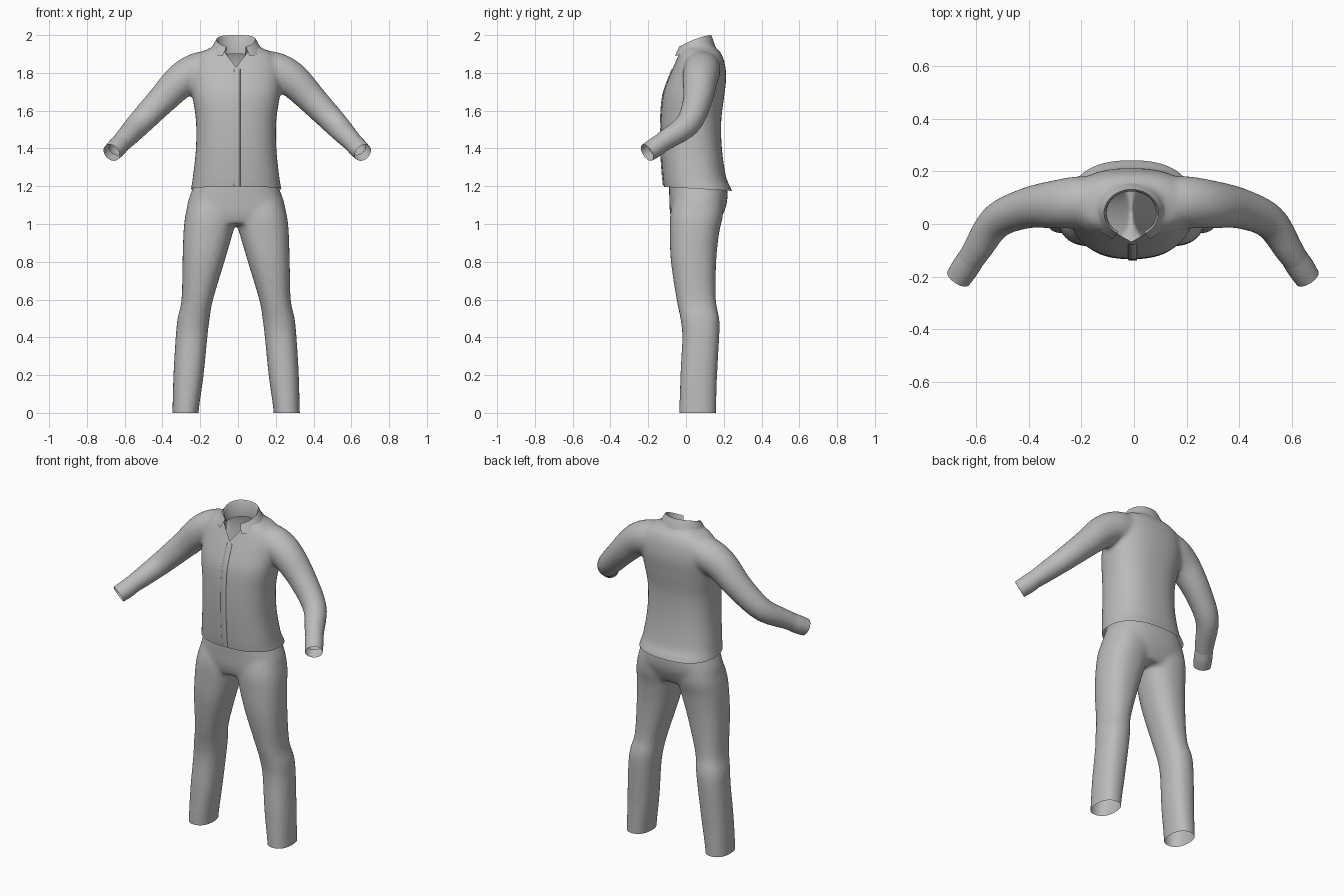
import bpy, bmesh, math
from mathutils import Vector
from mathutils.bvhtree import BVHTree

cube = bpy.data.objects.get("Cube")
if cube:
    bpy.data.objects.remove(cube)

XC = -0.01  # garment centre line

cloth = bpy.data.materials.new("grey_cloth")
cloth.use_nodes = True
GREY = (0.5, 0.5, 0.5, 1)
cloth.diffuse_color = GREY
cloth.node_tree.nodes["Principled BSDF"].inputs["Base Color"].default_value = GREY


def spline(rows, steps=5):
    """Catmull-Rom through rows of numbers."""
    out = []
    for i in range(len(rows) - 1):
        p0, p1 = rows[max(i - 1, 0)], rows[i]
        p2, p3 = rows[i + 1], rows[min(i + 2, len(rows) - 1)]
        for s in range(steps):
            t = s / steps
            out.append([0.5 * (2 * b + (c - a) * t + (2 * a - 5 * b + 4 * c - d) * t * t
                               + (3 * b - a - 3 * c + d) * t ** 3)
                        for a, b, c, d in zip(p0, p1, p2, p3)])
    return out + [list(rows[-1])]


def skin(bm, rings, closed=True, caps=True):
    loops = [[bm.verts.new(p) for p in r] for r in rings]
    n = len(loops[0])
    for a, b in zip(loops, loops[1:]):
        for i in range(n if closed else n - 1):
            j = (i + 1) % n
            bm.faces.new((a[i], a[j], b[j], b[i]))
    if caps:
        bm.faces.new(loops[0][::-1])
        bm.faces.new(loops[-1])


def body(bm, rows, power=2.4, n=48):
    """Level sections: z, x from, x to, y from, y to."""
    rings = []
    for z, x0, x1, y0, y1 in spline(rows):
        ring = []
        for k in range(n):
            a = 2 * math.pi * k / n
            c, s = math.cos(a), math.sin(a)
            ring.append(((x0 + x1) / 2 + (x1 - x0) / 2 * math.copysign(abs(c) ** (2 / power), c),
                         (y0 + y1) / 2 + (y1 - y0) / 2 * math.copysign(abs(s) ** (2 / power), s), z))
        rings.append(ring)
    skin(bm, rings)


def tube(bm, rows, caps=True, n=28):
    """Round sections across a path: x, y, z, radius."""
    pts = spline(rows)
    rings = []
    for i, p in enumerate(pts):
        d = Vector(pts[min(i + 1, len(pts) - 1)][:3]) - Vector(pts[max(i - 1, 0)][:3])
        u = d.cross(Vector((0, 1, 0))).normalized()
        v = d.cross(u).normalized()
        rings.append([Vector(p[:3]) + p[3] * (u * math.cos(2 * math.pi * k / n)
                      + v * math.sin(2 * math.pi * k / n)) for k in range(n)])
    skin(bm, rings, caps=caps)


def finish(name, bm, angle=50):
    bmesh.ops.recalc_face_normals(bm, faces=bm.faces)
    mesh = bpy.data.meshes.new(name)
    bm.to_mesh(mesh)
    bm.free()
    ob = bpy.data.objects.new(name, mesh)
    bpy.context.collection.objects.link(ob)
    mesh.materials.append(cloth)
    bpy.ops.object.select_all(action='DESELECT')
    ob.select_set(True)
    bpy.context.view_layer.objects.active = ob
    bpy.ops.object.shade_smooth_by_angle(angle=math.radians(angle))
    return ob


def fuse(bm, smooth):
    """Merge overlapping closed pieces into one soft skin."""
    bmesh.ops.recalc_face_normals(bm, faces=bm.faces)
    mesh = bpy.data.meshes.new("fused")
    bm.to_mesh(mesh)
    bm.free()
    ob = bpy.data.objects.new("fused", mesh)
    bpy.context.collection.objects.link(ob)
    rem = ob.modifiers.new("remesh", 'REMESH')
    rem.mode, rem.voxel_size = 'VOXEL', 0.011
    smo = ob.modifiers.new("smooth", 'SMOOTH')
    smo.factor, smo.iterations = 0.5, smooth
    dg = bpy.context.evaluated_depsgraph_get()
    out = bmesh.new()
    out.from_mesh(ob.evaluated_get(dg).to_mesh())
    bpy.data.objects.remove(ob)
    return out


def cut(bm, co, no, clear=True):
    bmesh.ops.bisect_plane(bm, geom=bm.verts[:] + bm.edges[:] + bm.faces[:],
                           plane_co=co, plane_no=no, clear_outer=clear)


def drop(bm, rule):
    bmesh.ops.delete(bm, geom=[f for f in bm.faces if rule(f)], context='FACES')


# Trousers: hips and two legs
bm = bmesh.new()
body(bm, [(1.0, -.25, .23, -.07, .17), (1.06, -.27, .25, -.085, .2), (1.12, -.265, .243, -.088, .218),
          (1.2, -.235, .212, -.09, .215), (1.28, -.2, .18, -.09, .17)])
leg = [(-.06, .2, .34, -.035, .16), (.02, .197, .337, -.035, .16), (.2, .172, .332, -.03, .165),
       (.4, .152, .32, -.02, .176), (.5, .14, .31, -.03, .176), (.6, .122, .289, -.05, .158),
       (.8, .062, .284, -.08, .16), (.95, .018, .279, -.086, .175), (1.04, -.005, .27, -.085, .195),
       (1.12, -.02, .25, -.07, .2)]
for s in (1, -1):
    body(bm, [(z, *sorted((XC + s * a, XC + s * b)), c, d) for z, a, b, c, d in leg], 2.3)
bm = fuse(bm, 14)
cut(bm, (0, 0, 0), (0, 0, -1))
cut(bm, (0, 0, 1.235), (0, 0, 1))
finish("trousers", bm)

# Shirt: torso and two sleeves
bm = bmesh.new()
torso = [(1.12, .255, -.11, .26), (1.19, .239, -.116, .238), (1.25, .229, -.123, .212),
         (1.4, .213, -.133, .19), (1.55, .213, -.133, .187), (1.68, .232, -.122, .203),
         (1.78, .24, -.088, .213), (1.86, .23, -.055, .203), (1.91, .185, -.035, .182),
         (1.945, .118, -.025, .15), (2.02, .1, 0, .13)]
body(bm, [(z, XC - w, XC + w, a, b) for z, w, a, b in torso])
sleeve = [(.08, .09, 1.825, .085), (.19, .085, 1.815, .098), (.29, .075, 1.765, .093),
          (.405, .06, 1.65, .078), (.52, .01, 1.53, .067), (.595, -.1, 1.45, .056), (.648, -.18, 1.395, .046)]
cuff = [(.617, -.133, 1.428, .051), (.64, -.168, 1.402, .052), (.665, -.206, 1.378, .049)]
for s in (1, -1):
    tube(bm, [(s * x - .004, y, z, r) for x, y, z, r in sleeve])
bm = fuse(bm, 12)
cut(bm, (0, 0, 1.19), (0, -.06, -1))
cut(bm, (0, 0, 1.96), (0, 0, 1))
for s in (1, -1):
    # Open the sleeve end and the neck
    end, aim = Vector((s * .648 - .004, -.18, 1.395)), Vector((s * .5, -.72, -.5))
    drop(bm, lambda f: (f.calc_center_median() - end).length < .06 and f.normal.dot(aim) > .6)
    cut(bm, (XC, 0, 1.83), (-1.3 * s, 0, 1), clear=False)
drop(bm, lambda f: f.calc_center_median().y < .05
     and f.calc_center_median().z > 1.83 + 1.3 * abs(f.calc_center_median().x - XC))
surface = BVHTree.FromBMesh(bm)
finish("shirt", bm)

# Cuffs
for s, side in ((1, "left"), (-1, "right")):
    bm = bmesh.new()
    tube(bm, [(s * x - .004, y, z, r) for x, y, z, r in cuff], caps=False)
    finish(side + "_cuff", bm)

# Front placket lying on the shirt
bm = bmesh.new()
rows = []
for i in range(33):
    z = 1.2 + .62 * i / 32
    row = []
    for k, lift in enumerate((.001, .005, .005, .001)):
        x = XC - .012 + (0, .001, .033, .034)[k]
        hit = surface.ray_cast(Vector((x, -1, z)), Vector((0, 1, 0)))[0]
        if hit:
            row.append((x, hit.y - lift, z))
    if len(row) == 4:
        rows.append(row)
skin(bm, rows, closed=False, caps=False)
finish("placket", bm, 80)

# Folded collar: stand, fold and outer fall
bm = bmesh.new()
rows = []
for rx, ry, z, fall, curve in ((.094, .085, 1.9, .03, 1), (.098, .082, 1.99, .062, 1.5),
                               (.104, .09, 2.0, .068, 1.5), (.114, .098, 1.985, .068, 1.4),
                               (.142, .115, 1.932, .045, 1)):
    row = []
    for i in range(49):
        a = math.radians(150) * (i / 24 - 1)
        f = (1 - math.cos(a)) / 2
        row.append((XC + rx * math.sin(a), .042 + ry * math.cos(a), z - fall * f ** curve))
    rows.append(row)
skin(bm, rows, closed=False, caps=False)
finish("collar", bm, 60)
